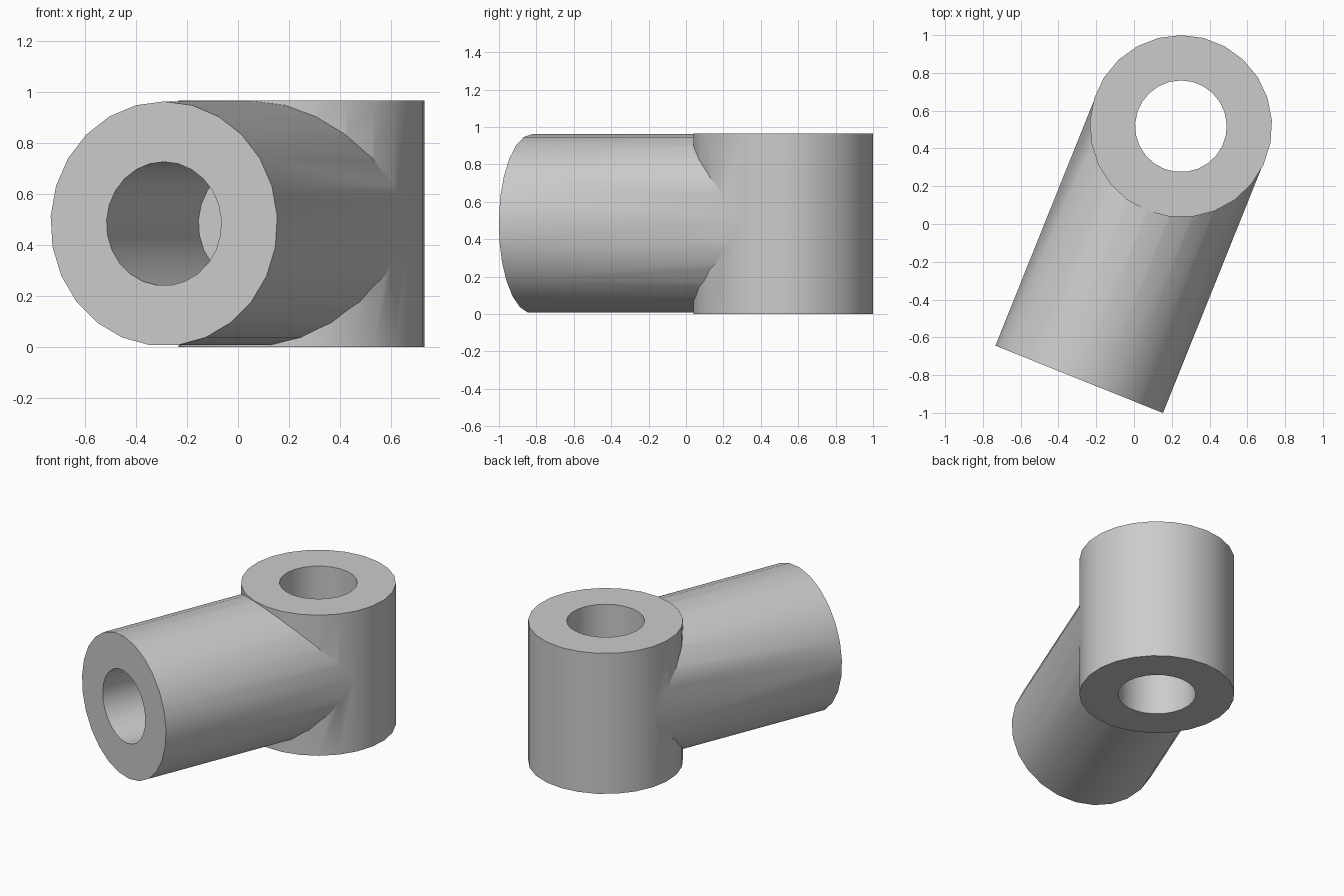
import bpy, math
from mathutils import Vector

if "Cube" in bpy.data.objects:
    bpy.data.objects.remove(bpy.data.objects["Cube"])

SIDES = 25
H = 0.965                                 # sleeve height
CX, CY = 0.2485, 0.5175                   # sleeve axis
TURN = math.radians(-21.9)                # plan angle of the side arm
ARM = 1.444                               # arm end to sleeve axis
OUT = Vector((math.sin(TURN), -math.cos(TURN), 0))
CENTRE = Vector((CX, CY, H / 2))


def cylinder(name, radius, depth, location, rotation=(0, 0, 0)):
    bpy.ops.mesh.primitive_cylinder_add(vertices=SIDES, radius=radius, depth=depth,
                                        location=location, rotation=rotation)
    ob = bpy.context.object
    ob.name = name
    return ob


def arm_cylinder(name, radius, start, end):
    return cylinder(name, radius, end - start, CENTRE + OUT * (start + end) / 2,
                    (math.pi / 2, 0, TURN))


def boolean(target, tool, operation):
    mod = target.modifiers.new(operation.title(), 'BOOLEAN')
    mod.operation = operation
    mod.solver = 'EXACT'
    mod.object = tool
    bpy.context.view_layer.objects.active = target
    bpy.ops.object.modifier_apply(modifier=mod.name)
    bpy.data.objects.remove(tool, do_unlink=True)


# Upright sleeve joined to the horizontal arm
body = cylinder("pipe_joint", 0.4825, H, CENTRE)
boolean(body, arm_cylinder("arm", 0.479, 0, ARM), 'UNION')

# Through bore in the sleeve, blind flat-bottomed bore in the arm
boolean(body, cylinder("sleeve_bore", 0.2425, H * 2, CENTRE), 'DIFFERENCE')
boolean(body, arm_cylinder("arm_bore", 0.2425, ARM - 0.965, ARM + 0.2), 'DIFFERENCE')

# Smooth walls with crisp rims
bpy.ops.object.select_all(action='DESELECT')
body.select_set(True)
bpy.context.view_layer.objects.active = body
bpy.ops.object.shade_smooth_by_angle(angle=math.radians(30))
